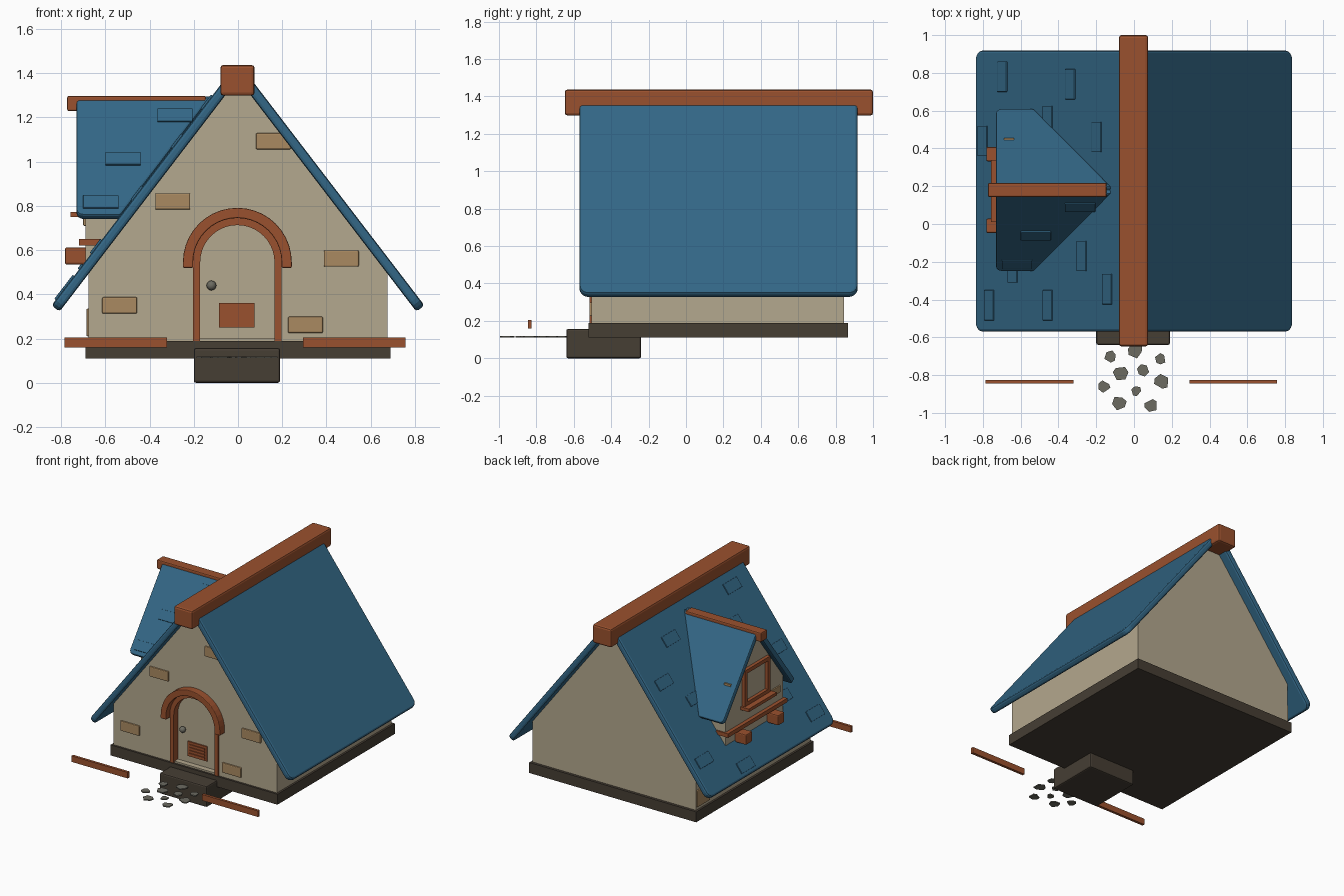
import bpy, bmesh, math, random
from mathutils import Vector

random.seed(4)
cube = bpy.data.objects.get("Cube")
if cube:
    bpy.data.objects.remove(cube, do_unlink=True)


def material(name, rgb):
    lin = [((c / 255 + 0.055) / 1.055) ** 2.4 for c in rgb] + [1]
    m = bpy.data.materials.new(name)
    m.use_nodes = True
    m.diffuse_color = lin
    m.node_tree.nodes["Principled BSDF"].inputs["Base Color"].default_value = lin
    return m


ROOF = material("roof_blue", (51, 103, 134))
WALL = material("plaster_tan", (180, 168, 142))
WOOD = material("red_brown_wood", (154, 81, 46))
BASE = material("dark_stone", (70, 62, 52))
BRICK = material("brick_tan", (170, 138, 97))
STONE = material("path_grey", (108, 107, 97))


def finish(name, bm, mat, bevel=0):
    bmesh.ops.recalc_face_normals(bm, faces=bm.faces)
    mesh = bpy.data.meshes.new(name)
    bm.to_mesh(mesh)
    bm.free()
    obj = bpy.data.objects.new(name, mesh)
    bpy.context.collection.objects.link(obj)
    mesh.materials.append(mat)
    if bevel:
        mod = obj.modifiers.new("soft_edges", "BEVEL")
        mod.width = bevel
        mod.segments = 2
        mod.limit_method = "ANGLE"
    return obj


def prism(name, pts, offset, mat, bevel=0, rounded=(), radius=0.05):
    """Polygon pushed along offset; corners listed in rounded are softened."""
    bm = bmesh.new()
    verts = [bm.verts.new(p) for p in pts]
    bm.faces.new(verts)
    if rounded:
        bmesh.ops.bevel(bm, geom=[verts[i] for i in rounded], offset=radius,
                        segments=4, profile=0.5, affect="VERTICES")
    out = bmesh.ops.extrude_face_region(bm, geom=bm.faces[:], use_keep_orig=True)
    moved = [g for g in out["geom"] if isinstance(g, bmesh.types.BMVert)]
    bmesh.ops.translate(bm, verts=moved, vec=Vector(offset))
    return finish(name, bm, mat, bevel)


def box(name, x, y, z, mat, bevel=0):
    pts = [(x[0], y[0], z[0]), (x[1], y[0], z[0]), (x[1], y[0], z[1]), (x[0], y[0], z[1])]
    return prism(name, pts, (0, y[1] - y[0], 0), mat, bevel)


# Roof surfaces: both roofs share one pitch
PITCH = 1.305
UNIT = math.hypot(PITCH, 1)
RIDGE_Y = 0.18


def main_normal(side):
    return Vector((side * PITCH, 0, 1)) / UNIT


def dormer_normal(side):
    return Vector((0, side * PITCH, 1)) / UNIT


def main_point(side, d, y):
    return Vector((side * d, y, 1.45 - PITCH * d))


def dormer_point(side, x, d):
    return Vector((x, RIDGE_Y + side * d, 1.325 - PITCH * d))


def shingle(name, corners, normal):
    prism(name, [p + normal * 0.008 for p in corners], normal * -0.02, ROOF, 0.003)


# Foundation and doorstep
box("foundation", (-0.69, 0.69), (-0.52, 0.865), (0.11, 0.188), BASE)
box("doorstep", (-0.2, 0.19), (-0.64, -0.24), (0, 0.157), BASE, 0.01)

# Gabled house body
half = 0.675
eave = 1.42 - PITCH * half
outline = [(-half, 0.15), (half, 0.15), (half, eave), (0, 1.42), (-half, eave)]
house = prism("house_walls", [(x, -0.505, z) for x, z in outline], (0, 1.35, 0), WALL)

# Arched doorway
DOOR_X, SPRING = -0.003, 0.545


def arch_path(r, bottom):
    arc = [(DOOR_X + r * math.cos(math.pi * i / 20), SPRING + r * math.sin(math.pi * i / 20))
           for i in range(21)]
    return [(DOOR_X + r, bottom)] + arc + [(DOOR_X - r, bottom)]


def arch(name, inner, outer, bottom, y0, y1, bevel):
    ring = arch_path(outer, bottom) + arch_path(inner, bottom)[::-1]
    return prism(name, [(x, y0, z) for x, z in ring], (0, y1 - y0, 0), WOOD, bevel)


cutter = prism("doorway_cutter", [(x, -0.6, z) for x, z in arch_path(0.18, 0.2)],
               (0, 0.135, 0), WALL)
cutter.hide_render = True
cut = house.modifiers.new("doorway", "BOOLEAN")
cut.operation = "DIFFERENCE"
cut.object = cutter
bpy.context.view_layer.objects.active = house
bpy.ops.object.modifier_apply(modifier=cut.name)
bpy.data.objects.remove(cutter, do_unlink=True)

arch("door_frame", 0.168, 0.2, 0.188, -0.515, -0.465, 0)
arch("door_arch_trim", 0.2, 0.246, 0.52, -0.56, -0.49, 0.005)

# Door details
box("letter_plate", (-0.085, 0.075), (-0.474, -0.46), (0.25, 0.36), WOOD)
for i in range(4):
    z = 0.262 + i * 0.022
    box("letter_plate_slat", (-0.068, 0.058), (-0.48, -0.47), (z, z + 0.014), WOOD)
bpy.ops.mesh.primitive_uv_sphere_add(segments=16, ring_count=10, radius=0.022,
                                     location=(-0.12, -0.482, 0.44))
knob = bpy.context.object
knob.name = "door_knob"
knob.data.materials.append(STONE)
bpy.ops.object.shade_smooth_by_angle()

# Scattered bricks
for x, z in [(0.16, 1.092), (-0.295, 0.82), (0.467, 0.562), (-0.535, 0.35), (0.305, 0.262)]:
    box("wall_brick", (x - 0.079, x + 0.079), (-0.517, -0.49), (z - 0.037, z + 0.037), BRICK, 0.006)
box("side_brick", (-0.685, -0.66), (0.69, 0.84), (0.21, 0.335), BRICK, 0.005)

# Main roof and ridge beam
for side, label in ((-1, "right"), (1, "left")):
    corners = [main_point(side, 0.03, -0.57), main_point(side, 0.843, -0.57),
               main_point(side, 0.843, 0.918), main_point(side, 0.03, 0.918)]
    prism("main_roof_" + label, corners, main_normal(side) * -0.046, ROOF, 0.014, (1, 2))
box("ridge_beam", (-0.08, 0.075), (-0.648, 1.0), (1.298, 1.437), WOOD, 0.014)

# Raised shingles on the dormer side of the main roof
for d, y in [(0.695, 0.78), (0.335, 0.74), (0.455, 0.545), (0.80, 0.44), (0.195, 0.46),
             (0.275, -0.17), (0.64, -0.23), (0.765, -0.43), (0.455, -0.43), (0.14, -0.345)]:
    quad = [main_point(-1, d + a, y + b) for a, b in
            ((-0.024, -0.08), (0.024, -0.08), (0.024, 0.08), (-0.024, 0.08))]
    shingle("main_shingle", quad, main_normal(-1))

# Dormer body
gable = [(-0.34, 0.53), (0.34, 0.53), (0.34, 0.85), (0, 1.29), (-0.34, 0.85)]
prism("dormer_walls", [(-0.69, RIDGE_Y + y, z) for y, z in gable], (0.37, 0, 0), WALL)

# Dormer roof, trimmed along the main slope
for side, label in ((-1, "front"), (1, "back")):
    corners = [dormer_point(side, -0.73, 0.02), dormer_point(side, -0.73, 0.432),
               dormer_point(side, -0.53, 0.432), dormer_point(side, -0.12, 0.02)]
    prism("dormer_roof_" + label, corners, dormer_normal(side) * -0.04, ROOF, 0.01, (1,), 0.03)
box("dormer_ridge_beam", (-0.772, -0.145), (0.142, 0.218), (1.228, 1.297), WOOD, 0.008)
for x, d in [(-0.285, 0.09), (-0.52, 0.24), (-0.62, 0.39)]:
    quad = [dormer_point(-1, x + a, d + b) for a, b in
            ((-0.08, -0.022), (0.08, -0.022), (0.08, 0.022), (-0.08, 0.022))]
    shingle("dormer_shingle", quad, dormer_normal(-1))
box("dormer_side_brick", (-0.688, -0.635), (0.445, 0.456), (0.91, 0.98), BRICK)
box("dormer_front_brick", (-0.70, -0.68), (-0.12, -0.03), (0.71, 0.76), BRICK, 0.004)

# Dormer window
for y in (0.04, 0.31):
    box("window_post", (-0.715, -0.68), (y - 0.014, y + 0.014), (0.77, 1.04), WOOD)
for z in (0.785, 1.026):
    box("window_rail", (-0.715, -0.68), (0.026, 0.324), (z - 0.014, z + 0.014), WOOD)
box("window_sill", (-0.757, -0.68), (0.01, 0.34), (0.75, 0.773), WOOD)

# Ledge under the dormer with two brackets
box("dormer_ledge", (-0.718, -0.62), (-0.17, 0.53), (0.62, 0.65), WOOD)
for y in (-0.01, 0.37):
    box("ledge_bracket", (-0.782, -0.64), (y - 0.038, y + 0.038), (0.535, 0.612), WOOD, 0.008)

# Low rails in front
for x0, x1 in ((-0.785, -0.32), (0.293, 0.757)):
    box("front_rail", (x0, x1), (-0.845, -0.825), (0.16, 0.205), WOOD)

# Path stones
for x, y, r in [(-0.125, -0.7, 0.034), (0.005, -0.67, 0.042), (0.14, -0.715, 0.03),
                (-0.07, -0.79, 0.044), (0.05, -0.775, 0.034), (-0.16, -0.86, 0.034),
                (0.145, -0.835, 0.043), (0.01, -0.885, 0.03), (-0.08, -0.95, 0.042),
                (0.09, -0.96, 0.038)]:
    turn = random.uniform(0, math.tau)
    pts = []
    for i in range(6):
        a = turn + math.tau * i / 6 + random.uniform(-0.25, 0.25)
        k = r * random.uniform(0.85, 1.05)
        pts.append((x + k * math.cos(a), y + k * math.sin(a), 0.112))
    prism("path_stone", pts, (0, 0, 0.008), STONE)
